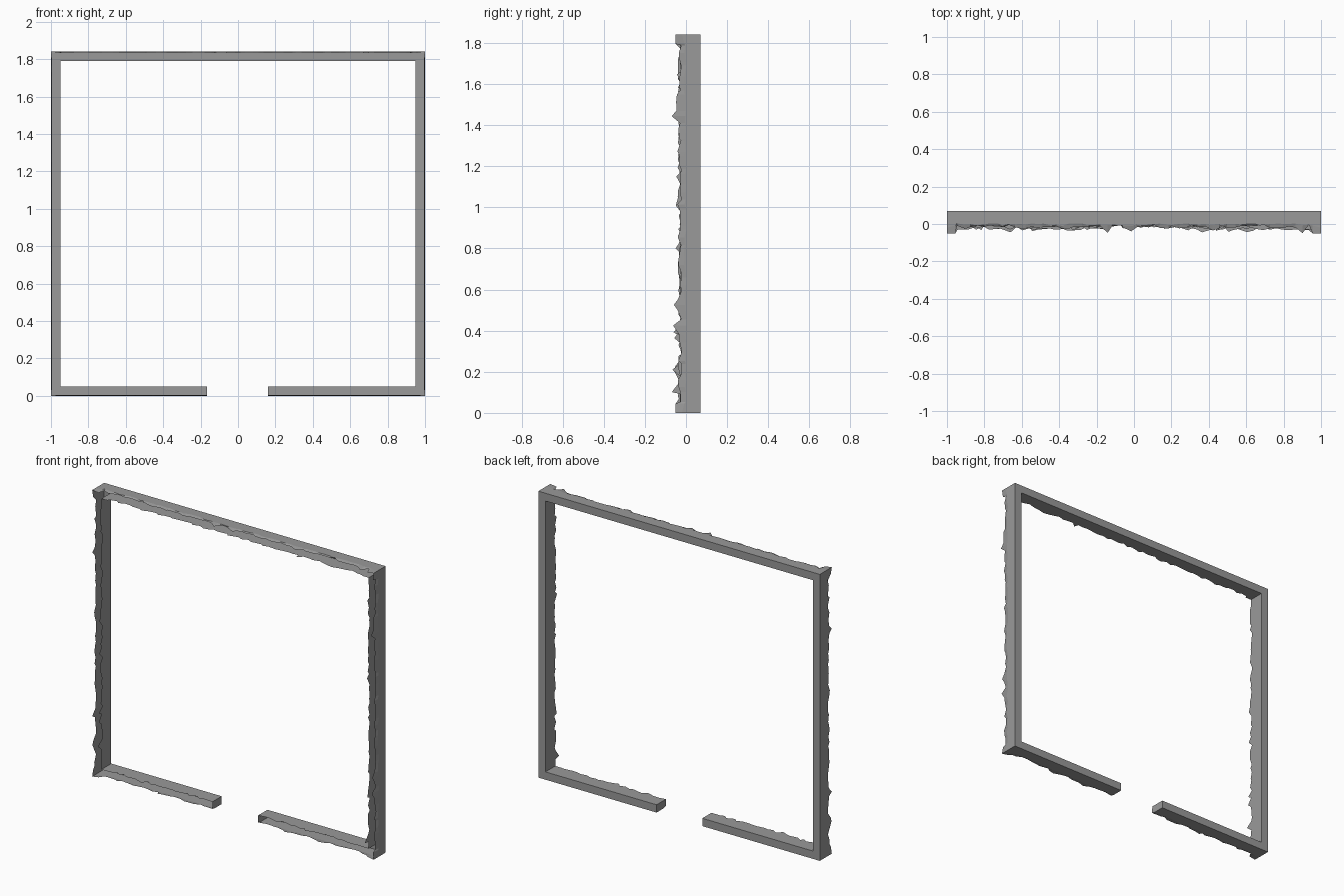
import bpy, bmesh, random

if "Cube" in bpy.data.objects:
    bpy.data.objects.remove(bpy.data.objects["Cube"])

random.seed(11)
T = 0.05            # beam thickness
H, BACK = 1.84, 0.07

# (outer x, outer z, inner x, inner z) at the path's corners, gap to gap
corners = [
    (-0.165, 0, -0.165, T),
    (-1, 0, -1 + T, T),
    (-1, H, -1 + T, H - T),
    (1, H, 1 - T, H - T),
    (1, 0, 1 - T, T),
    (0.16, 0, 0.16, T),
]
# inward direction of each run, typical front depth, spike depth
runs = [
    ((0, 1), 0.026, 0.045),
    ((1, 0), 0.033, 0.07),
    ((0, -1), 0.018, 0.05),
    ((-1, 0), 0.033, 0.07),
    ((0, 1), 0.026, 0.045),
]


def jag(base, spike):
    if random.random() < 0.12:
        return -random.uniform(base, spike)
    return -base + random.uniform(-0.008, 0.014)


def section(p, inward, crease, front_out, front_in):
    """Open channel: ragged outer lip, crease, back outer, back inner, ragged inner lip."""
    ox, oz, ix, iz = p
    return [(ox + inward[0] * 0.006, front_out, oz + inward[1] * 0.006),
            (ox, crease, oz), (ox, BACK, oz), (ix, BACK, iz), (ix, front_in, iz)]


# Hollow channel with ragged front lips along all five runs
sections = []
for i, (inward, base, spike) in enumerate(runs):
    a, b = corners[i], corners[i + 1]
    length = abs(b[0] - a[0]) + abs(b[1] - a[1])
    n = round(length / 0.033)
    edge = T / length * 0.9

    def at(t):
        return [a[j] + (b[j] - a[j]) * t for j in range(4)]

    if i:
        # squared corner block, full depth
        sections.append(section(a, (0, 0), -0.02, -0.052, -0.03))
        sections.append(section(at(edge), inward, -0.008, -0.05, -0.03))
    else:
        sections.append(section(a, inward, -0.003, -0.026, -0.024))
    for k in range(2, n - 1):
        t = (k + random.uniform(-0.42, 0.42)) / n
        crease = -0.003 + random.uniform(-0.007, 0.007)
        sections.append(section(at(t), inward, crease, jag(base, spike), jag(base, spike)))
    if i < len(runs) - 1:
        sections.append(section(at(1 - edge), inward, -0.008, -0.05, -0.03))
    else:
        sections.append(section(b, inward, -0.003, -0.026, -0.024))

bm = bmesh.new()
rings = [[bm.verts.new(c) for c in s] for s in sections]
for r, s in zip(rings, rings[1:]):
    for j in range(4):
        bm.faces.new((r[j], r[j + 1], s[j + 1], s[j]))
# Flat ends at the gap
bm.faces.new(rings[0])
bm.faces.new(rings[-1])
bmesh.ops.recalc_face_normals(bm, faces=bm.faces)
# Normals face outward: the back plate must look towards +y
plate = max(bm.faces, key=lambda f: f.calc_center_median().y)
if plate.normal.y < 0:
    bmesh.ops.reverse_faces(bm, faces=bm.faces)
mesh = bpy.data.meshes.new("ragged_frame")
bm.to_mesh(mesh)
bm.free()
frame = bpy.data.objects.new("ragged_frame", mesh)
bpy.context.collection.objects.link(frame)

# Dark grey surface
grey = bpy.data.materials.new("dark_grey")
grey.diffuse_color = (0.32, 0.32, 0.32, 1)
grey.use_nodes = True
grey.node_tree.nodes["Principled BSDF"].inputs["Base Color"].default_value = grey.diffuse_color
mesh.materials.append(grey)
